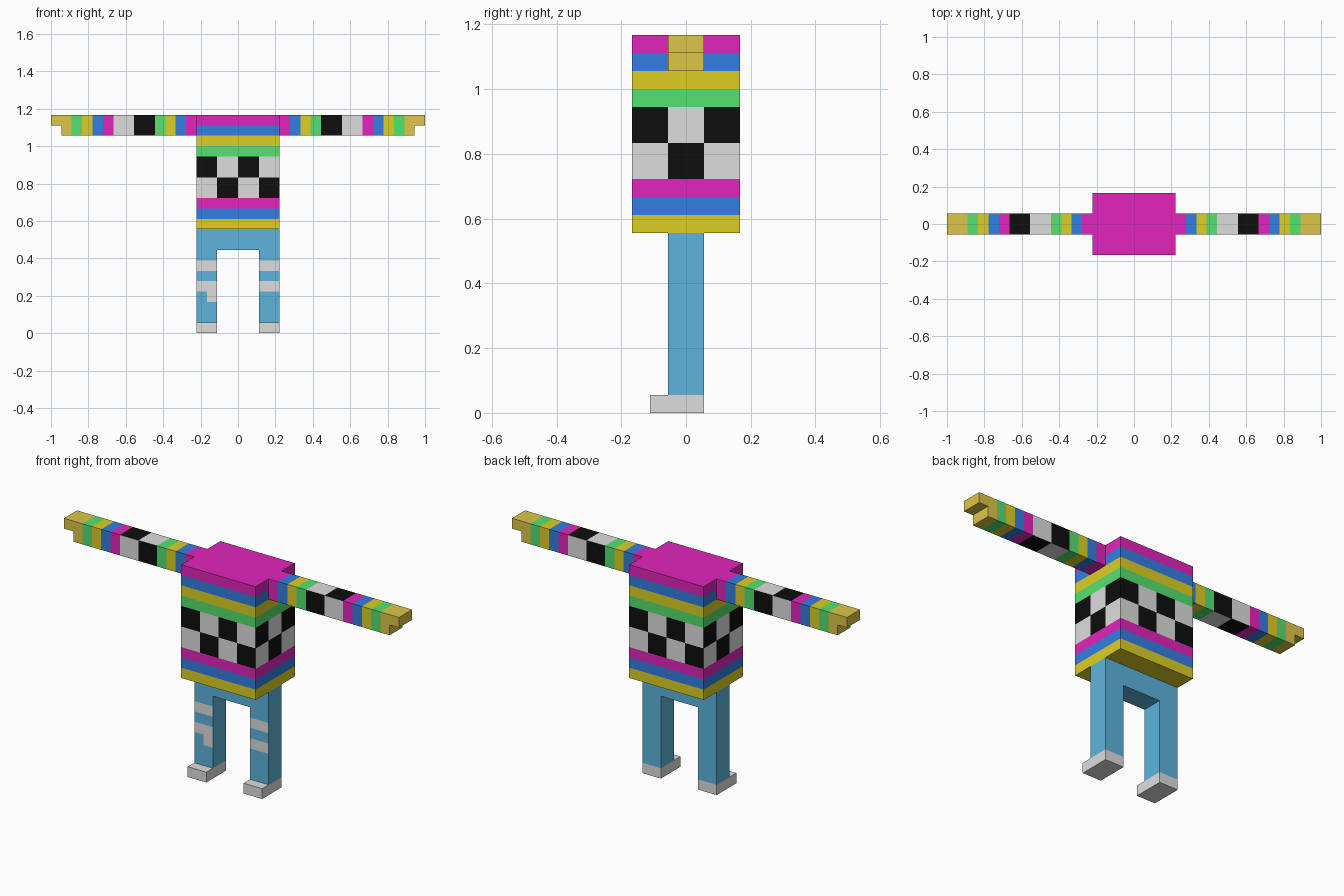
import bpy, bmesh
from mathutils import Vector

U = 1 / 18  # one block unit

cube = bpy.data.objects.get("Cube")
if cube:
    bpy.data.objects.remove(cube, do_unlink=True)

# Colours as sRGB bytes, turned into linear values
PALETTE = {
    "magenta": (226, 37, 188), "blue": (51, 126, 226), "yellow": (222, 208, 36),
    "green": (84, 226, 111), "white": (222, 222, 222), "black": (14, 14, 14),
    "denim": (93, 180, 220), "gold": (222, 198, 72),
}
NAMES = list(PALETTE)


def linear(byte):
    c = byte / 255
    return c / 12.92 if c < 0.04 else ((c + 0.055) / 1.055) ** 2.4


MATERIALS = []
for name, rgb in PALETTE.items():
    mat = bpy.data.materials.new(name)
    colour = [linear(c) for c in rgb] + [1]
    mat.use_nodes = True
    mat.diffuse_color = colour
    bsdf = next(n for n in mat.node_tree.nodes if n.type == "BSDF_PRINCIPLED")
    bsdf.inputs["Base Color"].default_value = colour
    MATERIALS.append(mat)


def prism(name, outline, y0, y1, rule, cuts=((), (), ())):
    """Extrude an XZ outline along y, cut it on block planes, colour by rule."""
    bm = bmesh.new()
    face = bm.faces.new([bm.verts.new((x, y0, z)) for x, z in outline])
    moved = bmesh.ops.extrude_face_region(bm, geom=[face], use_keep_orig=True)["geom"]
    bmesh.ops.translate(bm, vec=(0, y1 - y0, 0),
                        verts=[g for g in moved if isinstance(g, bmesh.types.BMVert)])
    for axis, places in enumerate(cuts):
        for p in places:
            no = Vector((0, 0, 0))
            no[axis] = 1
            bmesh.ops.bisect_plane(bm, geom=bm.verts[:] + bm.edges[:] + bm.faces[:],
                                   plane_co=no * p, plane_no=no, dist=1e-4)
    bmesh.ops.recalc_face_normals(bm, faces=bm.faces[:])
    for f in bm.faces:
        f.material_index = NAMES.index(rule(f.calc_center_median(), f.normal))
    bmesh.ops.scale(bm, vec=(U, U, U), verts=bm.verts[:])
    mesh = bpy.data.meshes.new(name)
    bm.to_mesh(mesh)
    bm.free()
    for m in MATERIALS:
        mesh.materials.append(m)
    obj = bpy.data.objects.new(name, mesh)
    bpy.context.collection.objects.link(obj)
    return obj


def box(name, x, y, z, rule, cuts=((), (), ())):
    outline = [(x[0], z[0]), (x[1], z[0]), (x[1], z[1]), (x[0], z[1])]
    return prism(name, outline, y[0], y[1], rule, cuts)


def plain(colour):
    return lambda c, n: colour


# Torso: stripes with two rows of checks around the middle
TORSO_BANDS = ["yellow", "blue", "magenta", "check", "check", "check", "check",
               "green", "yellow", "blue", "magenta"]


def torso_rule(c, n):
    if n.z > 0.5:
        return "magenta"
    if n.z < -0.5:
        return "yellow"
    band = TORSO_BANDS[int(c.z - 10)]
    if band != "check":
        return band
    if abs(n.y) > 0.5:
        column = int((4 - c.x * n.y) // 2) if n.y > 0 else int((c.x + 4) // 2)
    else:
        column = int((c.y + 3) // 2)
    dark = (column % 2 == 0) == (c.z > 15)
    return "black" if dark else "white"


box("torso", (-4, 4), (-3, 3), (10, 21), torso_rule,
    ((-2, 0, 2), (-1, 1), (11, 12, 13, 15, 17, 18, 19, 20)))

# Sleeves: striped, with checks alternating between faces
SLEEVE_BANDS = ["magenta", "blue", "yellow", "green", "inner", "inner",
                "outer", "outer", "magenta", "blue", "yellow", "green"]


def sleeve_rule(c, n):
    band = SLEEVE_BANDS[min(int(abs(c.x) - 4), 11)] if abs(n.x) < 0.5 else "green"
    if band in ("inner", "outer"):
        return "black" if (band == "inner") == (abs(n.y) > 0.5) else "white"
    return band


# Trouser legs: pale bands and a patch on the front only
def leg_rule(c, n):
    if n.y < -0.5:
        if 6 < c.z < 7 or 4 < c.z < 5:
            return "white"
        if 3 < c.z < 4 and -3 < c.x < 0:
            return "white"
    return "denim"


box("hips", (-4, 4), (-1, 1), (8, 10), plain("denim"))

for side, s in (("left", 1), ("right", -1)):
    box(side + "_sleeve", (4 * s, 16 * s), (-1, 1), (19, 21), sleeve_rule,
        ([s * x for x in (5, 6, 7, 8, 10, 12, 13, 14, 15)], (), ()))
    # Hand with a notch under the fingertips
    hand = [(16, 19), (17, 19), (17, 20), (18, 20), (18, 21), (16, 21)]
    prism(side + "_hand", [(s * x, z) for x, z in hand], -1, 1, plain("gold"))
    box(side + "_leg", (2 * s, 4 * s), (-1, 1), (1, 8), leg_rule,
        ((3 * s,), (), (3, 4, 5, 6, 7)))
    box(side + "_foot", (2 * s, 4 * s), (-2, 1), (0, 1), plain("white"))
